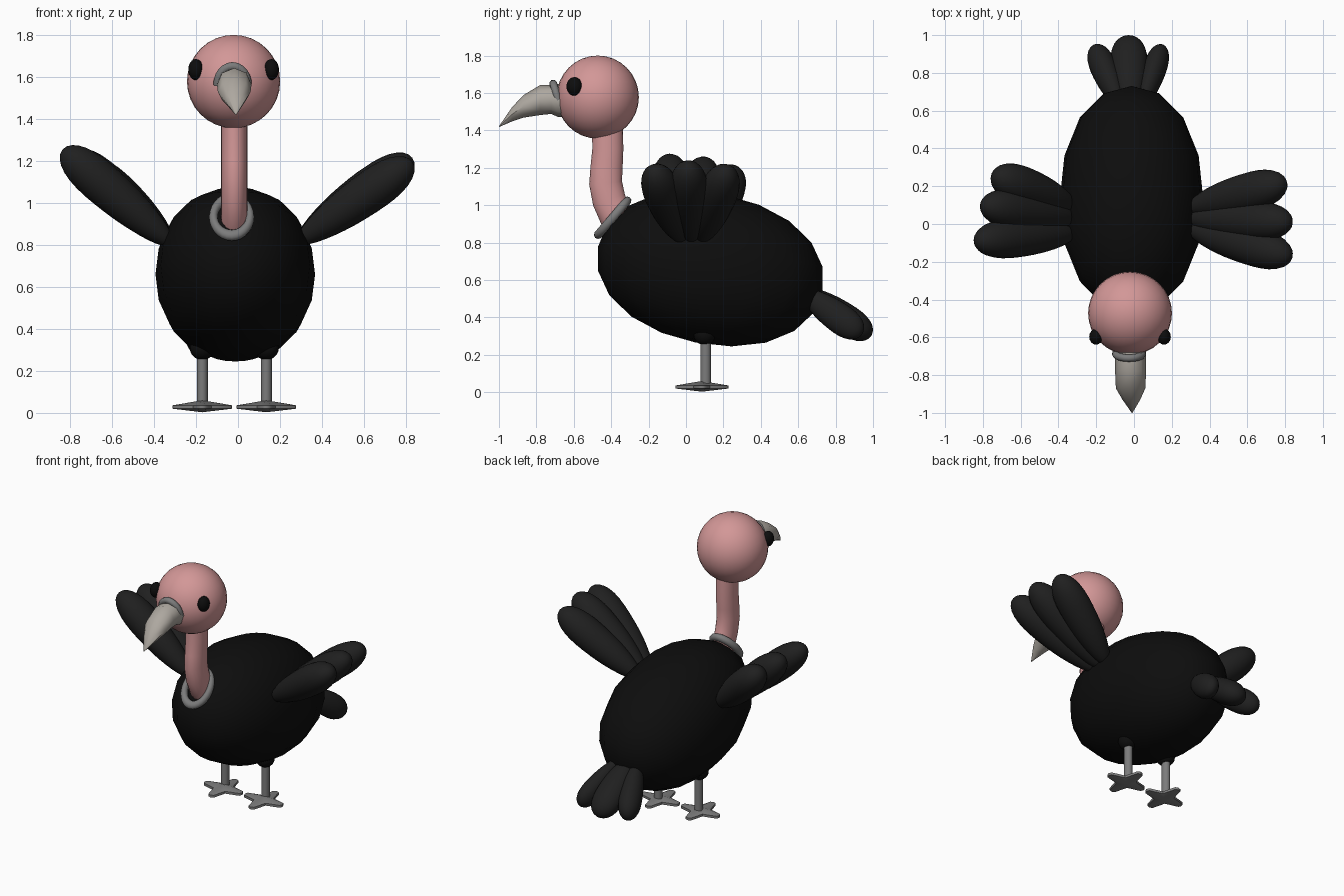
import bpy, bmesh
from math import sin, cos, pi, radians
from mathutils import Vector, Matrix

if "Cube" in bpy.data.objects:
    bpy.data.objects.remove(bpy.data.objects["Cube"])


def material(name, rgb):
    m = bpy.data.materials.new(name)
    m.diffuse_color = (*rgb, 1)
    m.use_nodes = True
    m.node_tree.nodes["Principled BSDF"].inputs["Base Color"].default_value = m.diffuse_color
    return m


BLACK = material("black_feathers", (0.004, 0.004, 0.004))
FEATHER = material("wing_feathers", (0.014, 0.014, 0.014))
PINK = material("pink_skin", (0.65, 0.31, 0.31))
BEAK = material("beak_horn", (0.42, 0.39, 0.35))
GREY = material("dark_grey", (0.2, 0.2, 0.2))
CX = -0.018  # centre line of head, neck and body


def finish(name, bm, mat=None, angle=None):
    bmesh.ops.recalc_face_normals(bm, faces=bm.faces)
    me = bpy.data.meshes.new(name)
    bm.to_mesh(me)
    bm.free()
    ob = bpy.data.objects.new(name, me)
    bpy.context.collection.objects.link(ob)
    if mat:
        me.materials.append(mat)
    bpy.context.view_layer.objects.active = ob
    bpy.ops.object.select_all(action='DESELECT')
    ob.select_set(True)
    if angle:
        bpy.ops.object.shade_smooth_by_angle(angle=radians(angle))
    else:
        bpy.ops.object.shade_smooth()
    return ob


def ball(name, loc, size, mat, seg=32, rings=16, tilt=0, power=2):
    """Ellipsoid; power above 2 makes it fuller."""
    bm = bmesh.new()
    bmesh.ops.create_uvsphere(bm, u_segments=seg, v_segments=rings, radius=1)
    for v in bm.verts:
        v.co /= sum(abs(c) ** power for c in v.co) ** (1 / power)
    bm.transform(Matrix.Translation(loc) @ Matrix.Rotation(tilt, 4, 'X')
                 @ Matrix.Diagonal((*size, 1)))
    return finish(name, bm, mat)


def feather(name, root, tip, side, width, thick):
    """Egg-shaped lobe from root to tip, fuller and blunter towards the tip."""
    a, b = Vector(root), Vector(tip)
    z = (b - a).normalized()
    x = (Vector(side) - z * z.dot(Vector(side))).normalized()
    y = z.cross(x)
    rot = Matrix((x, y, z)).transposed()
    bm = bmesh.new()
    bmesh.ops.create_uvsphere(bm, u_segments=20, v_segments=18, radius=1)
    for v in bm.verts:
        t = v.co.z
        r = max(1e-6, 1 - t * t) ** 0.5
        f = 1 + 0.2 * t
        if t > 0:
            f *= max(0, 1 - t ** 2.8) ** 0.5 / r
        p = Vector((v.co.x * width * f, v.co.y * thick * f, t * (b - a).length / 2))
        v.co = (a + b) / 2 + rot @ p
    return finish(name, bm, FEATHER)


def loft(name, stations, n, mat, angle=None):
    """Sweep ellipses: (x, y, z, half width, half depth, section angle)."""
    bm = bmesh.new()
    rings = []
    for x, y, z, rx, rd, t in stations:
        ring = []
        for i in range(n):
            a = 2 * pi * i / n
            d = rd * sin(a)
            ring.append(bm.verts.new((x + rx * cos(a), y + d * cos(t), z + d * sin(t))))
        rings.append(ring)
    for r, s in zip(rings, rings[1:]):
        for i in range(n):
            j = (i + 1) % n
            bm.faces.new((r[i], r[j], s[j], s[i]))
    bm.faces.new(rings[0])
    bm.faces.new(rings[-1])
    return finish(name, bm, mat, angle)


# Body: coarse ellipsoid, chest raised
ball("body", (-0.013, 0.13, 0.66), (0.38, 0.612, 0.402), BLACK, 16, 10, radians(-11), 2.12)

# Head and eyes
ball("head", (CX - 0.003, -0.472, 1.578), (0.222, 0.22, 0.222), PINK)
for side, s in (("left", -1), ("right", 1)):
    ball(side + "_eye", (CX - 0.003 + s * 0.18, -0.597, 1.635), (0.036, 0.042, 0.05),
         BLACK, 16, 12)

# Neck, leaning back into the chest
loft("neck", [(CX, -0.42, 1.45, .063, .082, 0), (CX, -0.418, 1.3, .063, .083, 0),
              (CX, -0.425, 1.2, .063, .086, 0), (CX, -0.43, 1.12, .063, .088, .1),
              (CX, -0.412, 1.03, .063, .09, .35), (CX, -0.38, 0.95, .063, .09, .65),
              (CX, -0.33, 0.89, .063, .085, .8)], 20, PINK, 60)

# Collar ring
bpy.ops.mesh.primitive_torus_add(major_segments=28, minor_segments=10, major_radius=0.1,
                                 minor_radius=0.024, location=(-0.03, -0.392, 0.933),
                                 rotation=(radians(49.5), 0, 0))
collar = bpy.context.object
collar.name = "collar"
collar.scale = (0.87, 1.15, 1)
collar.data.materials.append(GREY)
bpy.ops.object.shade_smooth()

# Hooked beak
h = pi / 2
loft("beak", [(CX, -0.63, 1.56, .078, .09, h), (CX, -0.685, 1.56, .082, .088, h),
              (CX, -0.72, 1.565, .082, .077, h), (CX, -0.78, 1.562, .082, .08, h),
              (CX, -0.87, 1.528, .078, .06, h), (-0.014, -0.93, 1.486, .047, .038, h),
              (-0.01, -1.0, 1.42, .002, .002, h)], 8, BEAK, 60)

# Arched roll over the beak base
cu = bpy.data.curves.new("beak_arch", 'CURVE')
cu.dimensions = '3D'
cu.bevel_depth = 0.021
cu.bevel_resolution = 2
cu.use_fill_caps = True
cu.materials.append(GREY)
sp = cu.splines.new('POLY')
sp.points.add(12)
for i, p in enumerate(sp.points):
    a = radians(-5 + 190 * i / 12)
    p.co = (CX - 0.008 + 0.07 * cos(a), -0.686 - 0.024 * sin(a), 1.568 + 0.083 * sin(a), 1)
arch = bpy.data.objects.new("beak_arch", cu)
bpy.context.collection.objects.link(arch)
bpy.ops.object.select_all(action='DESELECT')
arch.select_set(True)
bpy.context.view_layer.objects.active = arch
bpy.ops.object.convert(target='MESH')
bpy.ops.object.shade_smooth_by_angle(angle=radians(50))

# Wings: three lobes on each side
wings = {
    "right": [((.28, -.02, .81), (.83, -.175, 1.195)),
              ((.28, .03, .81), (.83, .01, 1.215)),
              ((.28, .08, .81), (.80, .22, 1.195))],
    "left": [((-.31, -.05, .80), (-.835, -.09, 1.255)),
             ((-.31, .03, .80), (-.80, .10, 1.24)),
             ((-.31, .09, .80), (-.74, .26, 1.195))]}
for side, lobes in wings.items():
    for part, (root, tip) in zip(("front", "middle", "back"), lobes):
        feather(f"{side}_wing_{part}", root, tip, (0, 1, 0), 0.1, 0.095)

# Tail: three lobes fanned behind
for part, root, tip, w in (("left", (-.07, .62, .54), (-.21, .94, .31), .068),
                           ("middle", (-.02, .62, .55), (-.03, .99, .30), .094),
                           ("right", (.04, .62, .54), (.15, .94, .31), .06)):
    feather("tail_" + part, root, tip, (1, 0, 0), w, 0.078)

# Legs: thigh, shank and four-toed star foot with domed centre
for side, x in (("left", -0.17), ("right", 0.135)):
    ball(side + "_thigh", (x, 0.1, 0.31), (0.06, 0.06, 0.058), BLACK, 16, 10)
    loft(side + "_shank", [(x, 0.105, z, .026, .028, 0) for z in (0.02, 0.32)], 12, GREY, 40)
    bm = bmesh.new()
    top = bm.verts.new((x, 0.085, 0.06))
    low = bm.verts.new((x, 0.085, 0.003))
    rims = []
    for z in (0.036, 0.02):
        rim = []
        for toe in range(4):
            c = pi / 2 * toe
            for da, r in ((-0.15, 0.135), (0, 0.142), (0.15, 0.135), (pi / 4, 0.062)):
                rim.append(bm.verts.new((x + r * cos(c + da), 0.085 + r * sin(c + da), z)))
        rims.append(rim)
    n = len(rims[0])
    for i in range(n):
        j = (i + 1) % n
        bm.faces.new((top, rims[0][i], rims[0][j]))
        bm.faces.new((low, rims[1][j], rims[1][i]))
        bm.faces.new((rims[0][i], rims[1][i], rims[1][j], rims[0][j]))
    finish(side + "_foot", bm, GREY, 60)
